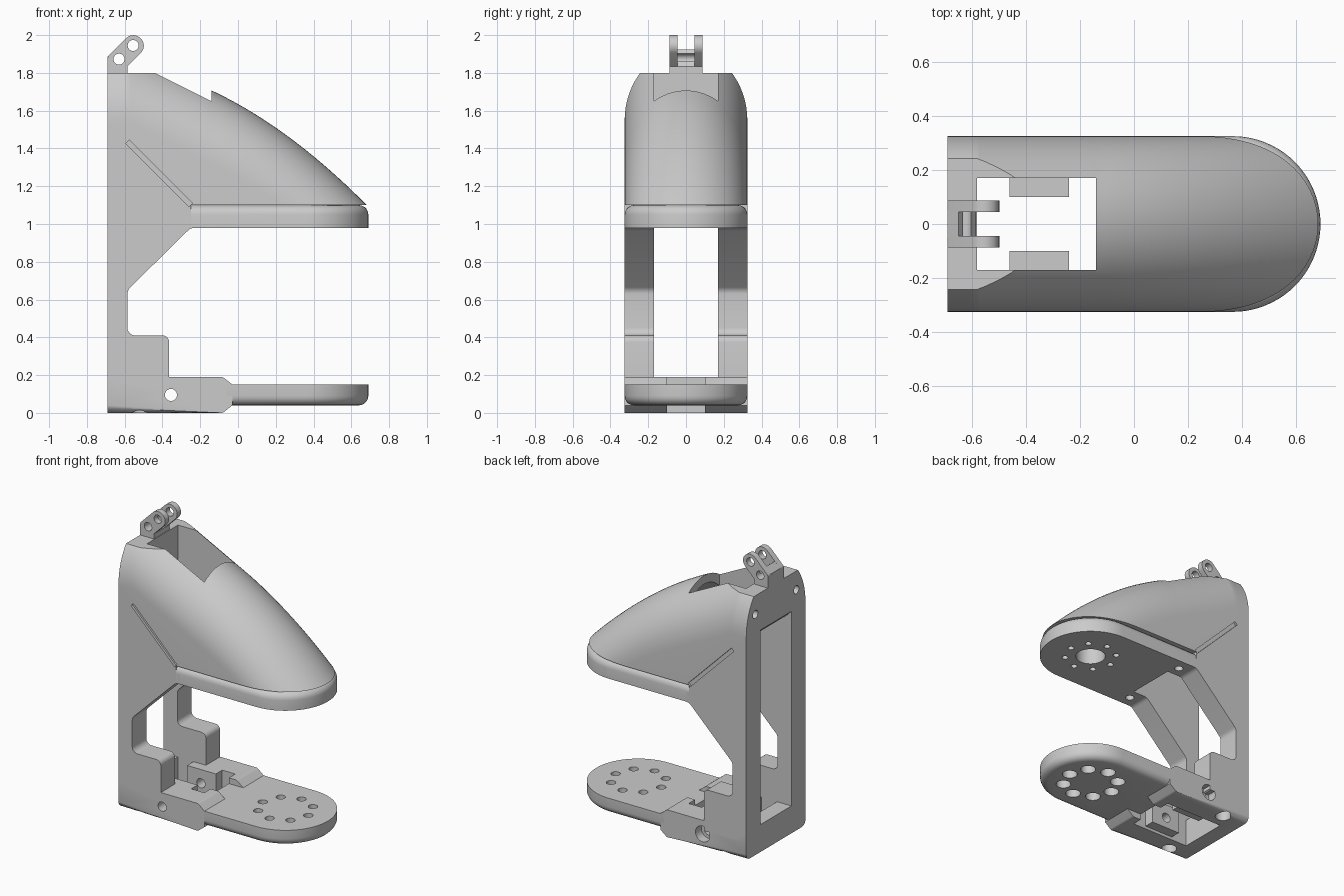
import bpy, bmesh
from math import sin, cos, pi, sqrt, tan, atan2
from mathutils import Vector

if "Cube" in bpy.data.objects:
    bpy.data.objects.remove(bpy.data.objects["Cube"])

W, SLOT = 0.325, 0.17          # half width of the body, half width of the central slot


def finish(name, bm, smooth=True):
    bmesh.ops.recalc_face_normals(bm, faces=bm.faces)
    me = bpy.data.meshes.new(name)
    bm.to_mesh(me)
    bm.free()
    ob = bpy.data.objects.new(name, me)
    bpy.context.collection.objects.link(ob)
    return ob


def fillet(pts, n=6):
    """Round the corners given as (u, v, radius)."""
    out = []
    for i, p in enumerate(pts):
        c = Vector(p[:2])
        r = p[2] if len(p) > 2 else 0
        if not r:
            out.append(tuple(c))
            continue
        a = (Vector(pts[i - 1][:2]) - c).normalized()
        b = (Vector(pts[(i + 1) % len(pts)][:2]) - c).normalized()
        half = a.angle(b) / 2
        mid = c + (a + b).normalized() * (r / sin(half))
        s, e = c + a * (r / tan(half)) - mid, c + b * (r / tan(half)) - mid
        a0, a1 = atan2(s.y, s.x), atan2(e.y, e.x)
        d = (a1 - a0 + pi) % (2 * pi) - pi
        out += [(mid.x + r * cos(a0 + d * k / n), mid.y + r * sin(a0 + d * k / n)) for k in range(n + 1)]
    return out


def prism(name, pts, lo, hi, axis='y', bevel=None):
    """Extrude a profile along one axis; bevel = (edge test, size)."""
    place = {'x': lambda u, v, w: (w, u, v), 'y': lambda u, v, w: (u, w, v), 'z': lambda u, v, w: (u, v, w)}[axis]
    bm = bmesh.new()
    f = bm.faces.new([bm.verts.new(place(u, v, lo)) for u, v in fillet(pts)])
    ext = bmesh.ops.extrude_face_region(bm, geom=[f])
    shift = Vector(place(0, 0, hi - lo))
    bmesh.ops.translate(bm, vec=shift, verts=[g for g in ext['geom'] if isinstance(g, bmesh.types.BMVert)])
    bmesh.ops.recalc_face_normals(bm, faces=bm.faces)
    if bevel:
        edges = [e for e in bm.edges if bevel[0](e.verts[0].co, e.verts[1].co)]
        bmesh.ops.bevel(bm, geom=edges, offset=bevel[1], segments=5, profile=0.5, affect='EDGES')
    return finish(name, bm)


def box(name, x0, x1, y0, y1, z0, z1):
    return prism(name, [(x0, z0), (x1, z0), (x1, z1), (x0, z1)], y0, y1)


def hole(u, v, r, lo, hi, axis='z', n=28):
    return prism("hole", [(u + r * cos(2 * pi * k / n), v + r * sin(2 * pi * k / n)) for k in range(n)], lo, hi, axis)


def cut(ob, *cutters):
    for c in cutters:
        c.hide_render = True
        m = ob.modifiers.new("cut", 'BOOLEAN')
        m.operation, m.solver, m.object = 'DIFFERENCE', 'EXACT', c
        bpy.context.view_layer.objects.active = ob
        bpy.ops.object.modifier_apply(modifier=m.name)
        bpy.data.objects.remove(c)


def ridge(x):
    """Height of the hood's centre line."""
    if x < -0.14:
        return 1.707 + 0.5 * (-0.14 - max(x, -0.58))
    return 1.635 - 0.56 * x - 0.33 * x * x


def hood(name, x0, x1, half, rise, drop, planes):
    """Loft of half-elliptical sections, trimmed by planes (point, outward normal)."""
    bm = bmesh.new()
    rings = []
    xs = sorted({x0, x1, *[x for x in (-0.58, -0.14) if x0 < x < x1], *[x0 + (x1 - x0) * k / 36 for k in range(37)]})
    for x in xs:
        top = [(half * sin(t), ridge(x) - drop - rise * (1 - cos(t))) for t in [(-0.5 + k / 32) * pi for k in range(33)]]
        rings.append([bm.verts.new((x, y, z)) for y, z in [(-half, 0.4)] + top + [(half, 0.4)]])
    for a, b in zip(rings, rings[1:]):
        for i in range(len(a)):
            j = (i + 1) % len(a)
            bm.faces.new((a[i], a[j], b[j], b[i]))
    bm.faces.new(rings[0])
    bm.faces.new(rings[-1])
    for co, no in planes:
        bmesh.ops.bisect_plane(bm, geom=bm.verts[:] + bm.edges[:] + bm.faces[:], dist=1e-5,
                               plane_co=co, plane_no=no, clear_outer=True)
        bmesh.ops.holes_fill(bm, edges=[e for e in bm.edges if e.is_boundary], sides=0)
    return finish(name, bm)


def groove(s):
    """Thin channel along the sloping joint between arm and hood."""
    d = 0.009
    y = sorted((s * (W - 0.016), s * (W + 0.02)))
    return prism("groove", [(-0.585 - d, 1.435 - d), (-0.25 - d, 1.1 - d), (-0.25 + d, 1.1 + d), (-0.585 + d, 1.435 + d)], *y)


def plate(name, x0, z0, z1, z_round):
    """Round-ended plate with one softened rim."""
    arc = [(0.365 + W * cos(t), W * sin(t)) for t in [(-0.5 + k / 40) * pi for k in range(41)]]
    rim = lambda a, b: abs(a.z - z_round) + abs(b.z - z_round) < 1e-4 and max(a.x, b.x) > x0 + 1e-4
    return prism(name, [(x0, -W)] + arc + [(x0, W)], z0, z1, 'z', (rim, 0.05))


def ring(r, dist, lo, hi):
    return [hole(0.365 + dist * cos(k * pi / 4), dist * sin(k * pi / 4), r, lo, hi, 'z', 20) for k in range(8)]


# Upper plate with centre bore, bolt ring and rear slot
upper = plate("upper_plate", -0.25, 0.98, 1.1, 1.1)
cut(upper, box("c", -0.4, -0.14, -SLOT, SLOT, 0.9, 1.2), hole(0.365, 0, 0.095, 0.9, 1.2),
    *ring(0.02, 0.165, 0.9, 1.2), *[hole(-0.17, s * 0.245, 0.028, 0.9, 1.05) for s in (-1, 1)])

# Lower plate with counterbored bolt ring
lower = plate("lower_plate", -0.06, 0.04, 0.15, 0.04)
cut(lower, *ring(0.03, 0.175, 0, 0.3), *ring(0.048, 0.175, 0, 0.1))

# Base block with through pocket, front notches and bolt holes
low_sides = lambda a, b: a.z + b.z < 1e-4 and abs(a.y - b.y) < 1e-4 and abs(a.x - b.x) > 0.1
base = prism("base_block", [(-0.69, 0), (-0.08, 0, 0.03), (-0.03, 0.04), (-0.03, 0.15), (-0.08, 0.19, 0.03), (-0.69, 0.19)],
             -W, W, 'y', (low_sides, 0.04))
cut(base, box("c", -0.58, -0.14, -SLOT, SLOT, -0.1, 0.3),
    box("c", -0.2, 0.02, -0.1, 0.1, 0.15, 0.3), box("c", -0.2, 0.02, -0.1, 0.1, -0.1, 0.04),
    hole(-0.355, 0.095, 0.032, -0.5, 0.5, 'y'), hole(-0.355, 0.095, 0.055, 0.26, 0.5, 'y'),
    *[hole(-0.52, s * 0.27, 0.05, -0.1, 0.09) for s in (-1, 1)])

# Mirrored arms and pivot tabs
for s, side in ((-1, "right"), (1, "left")):
    arm = prism("side_arm_" + side,
                [(-0.69, 0.12), (-0.365, 0.12), (-0.365, 0.41, 0.035), (-0.585, 0.41, 0.04), (-0.585, 0.65, 0.05),
                 (-0.25, 0.98, 0.05), (-0.22, 0.98), (-0.22, 1.05), (-0.25, 1.05), (-0.25, 1.1), (-0.69, 1.54)],
                *sorted((s * SLOT, s * W)))
    cut(arm, groove(s), hole(-0.355, 0.095, 0.032, -0.5, 0.5, 'y'))
    tab = box("pivot_tab_" + side, -0.46, -0.24, *sorted((s * 0.1, s * (SLOT + 0.01))), 0.02, 0.19)
    cut(tab, hole(-0.355, 0.095, 0.032, -0.5, 0.5, 'y'))

# Hollow hood with top slot and rear opening
cover = hood("hood", -0.69, 0.72, W, 0.38, 0,
             [((0, 0, 1.1), (0, 0, -1)), ((-0.25, 0, 1.1), (-1, 0, -1)), ((0, 0, 1.8), (0, 0, 1))])
cavity = hood("cavity", -0.15, 0.5, 0.26, 0.32, 0.06, [((0, 0, 1.05), (0, 0, -1))])
cut(cover, cavity, box("c", -0.58, -0.14, -SLOT, SLOT, 0.9, 2.1), box("c", -0.8, -0.5, -SLOT, SLOT, 0.9, 1.5),
    groove(-1), groove(1), *[hole(s * 0.225, 1.67, 0.028, -0.8, -0.6, 'x') for s in (-1, 1)])

# Hinge lugs and the web between them
for s, side in ((-1, "right"), (1, "left")):
    lug = prism("hinge_lug_" + side,
                [(-0.69, 1.79), (-0.585, 1.79), (-0.585, 1.835), (-0.476, 1.944, 0.054),
                 (-0.554, 2.022, 0.054), (-0.69, 1.886, 0.02)], *sorted((s * 0.045, s * 0.087)))
    cut(lug, *[hole(x, z, 0.029, -0.2, 0.2, 'y') for x, z in ((-0.63, 1.873), (-0.555, 1.945))])
web = prism("hinge_web", [(-0.69, 1.79), (-0.585, 1.79), (-0.585, 1.835), (-0.65, 1.925), (-0.69, 1.886)], -0.05, 0.05)
cut(web, hole(-0.63, 1.873, 0.029, -0.2, 0.2, 'y'))

# Smooth shading with crisp edges
for ob in bpy.context.scene.objects:
    ob.select_set(True)
    bpy.context.view_layer.objects.active = ob
bpy.ops.object.shade_smooth_by_angle(angle=0.6)
